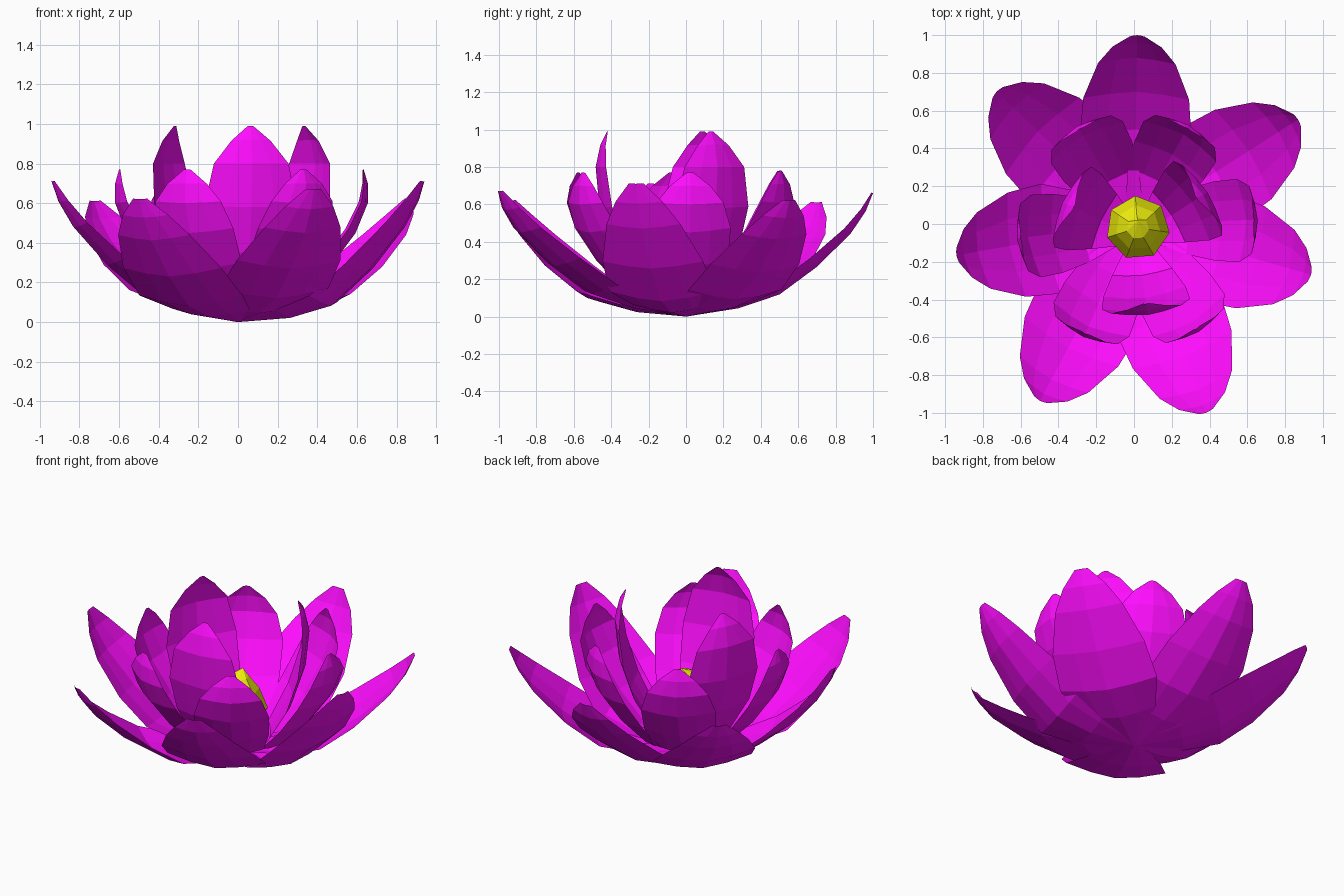
import bpy
from math import sin, cos, radians, hypot, pi

if "Cube" in bpy.data.objects:
    bpy.data.objects.remove(bpy.data.objects["Cube"])


def material(name, color):
    m = bpy.data.materials.new(name)
    m.diffuse_color = color
    m.use_nodes = True
    m.node_tree.nodes["Principled BSDF"].inputs["Base Color"].default_value = m.diffuse_color
    return m


PINK = material("petal_magenta", (1, 0.004, 1, 1))
YELLOW = material("seed_yellow", (0.9, 0.9, 0.004, 1))


def add_mesh(name, verts, faces, mat):
    me = bpy.data.meshes.new(name)
    me.from_pydata(verts, [], faces)
    me.materials.append(mat)
    ob = bpy.data.objects.new(name, me)
    bpy.context.collection.objects.link(ob)
    return ob


def petal(name, profile, angle, tip_r, tip_z, pivot=(0, 0), cup=0.25, sag=0):
    """Loft rows of (radius, height, half width) into a cupped, faceted petal."""
    sr, sz = tip_r / profile[-1][0], tip_z / profile[-1][1]
    rows = [(r * sr, z * sz - sag * sin(pi * r / profile[-1][0]) ** 2, w)
            for r, z, w in profile]
    c, s = cos(radians(angle)), sin(radians(angle))
    cols = (-1, -0.5, 0, 0.5, 1)
    verts, faces = [], []
    for i, (r, z, w) in enumerate(rows):
        a, b = rows[max(i - 1, 0)], rows[min(i + 1, len(rows) - 1)]
        dr, dz = b[0] - a[0], b[1] - a[1]
        n = hypot(dr, dz)
        for k in cols:
            lift = cup * w * abs(k) ** 1.5
            rr, zz = r - lift * dz / n, z + lift * dr / n
            verts.append((pivot[0] + rr * c - k * w * s,
                          pivot[1] + rr * s + k * w * c, zz))
    m = len(cols)
    for i in range(len(rows) - 1):
        for j in range(m - 1):
            p = i * m + j
            faces.append((p, p + m, p + m + 1, p + 1))
    return add_mesh(name, verts, faces, PINK)


# Outer ring: seven wide, open petals (angle, tip radius, tip height, sag)
OUTER = [(0, 0, .05), (.28, .045, .22), (.5, .12, .295), (.7, .27, .28),
         (.88, .45, .205), (.96, .57, .13), (1, .67, .04)]
for i, (a, r, z, g) in enumerate([
        (89, 1, .66, 0), (136, 1.01, .61, 0), (190, .955, .71, 0),
        (242, 1.06, .62, .03), (291, 1.07, .67, 0), (344, .975, .71, .045),
        (32.5, 1.03, .62, .02)]):
    petal(f"outer_petal_{i + 1}", OUTER, a, r, z, cup=.2, sag=g)

# Middle ring: six steeper petals
MIDDLE = [(0, .03, .06), (.28, .1, .17), (.45, .27, .21), (.58, .45, .22),
          (.64, .6, .18), (.64, .7, .11), (.62, .77, .02)]
for i, (a, r, z) in enumerate([(2, .635, .77), (61, .58, .78), (120, .58, .78),
                               (187, .605, .77), (246, .635, .77), (301, .645, .77)]):
    petal(f"middle_petal_{i + 1}", MIDDLE, a, r, z, cup=.22)

# Inner ring: three upright petals closing over the centre
INNER = [(0, .05, .04), (.2, .13, .16), (.32, .35, .22), (.39, .58, .235),
         (.41, .8, .19), (.385, .92, .1), (.35, .99, .015)]
for i, (a, r) in enumerate([(277, .355), (155, .375), (33, .375)]):
    petal(f"inner_petal_{i + 1}", INNER, a, r, .99, pivot=(.02, -.07), cup=.17)

# Seed head: seven-sided pointed bud, slightly off centre
RINGS = [(.06, .06), (.17, .27), (.12, .4), (.06, .48)]
N = 7
verts = [(.02 + r * cos(2 * pi * k / N + 1.65), -.02 + r * sin(2 * pi * k / N + 1.65), z)
         for r, z in RINGS for k in range(N)] + [(.02, .02, .52)]
faces = [(i * N + k, i * N + (k + 1) % N, (i + 1) * N + (k + 1) % N, (i + 1) * N + k)
         for i in range(len(RINGS) - 1) for k in range(N)]
top = (len(RINGS) - 1) * N
faces += [(top + k, top + (k + 1) % N, len(verts) - 1) for k in range(N)]
faces.append(tuple(reversed(range(N))))
add_mesh("seed_head", verts, faces, YELLOW)
